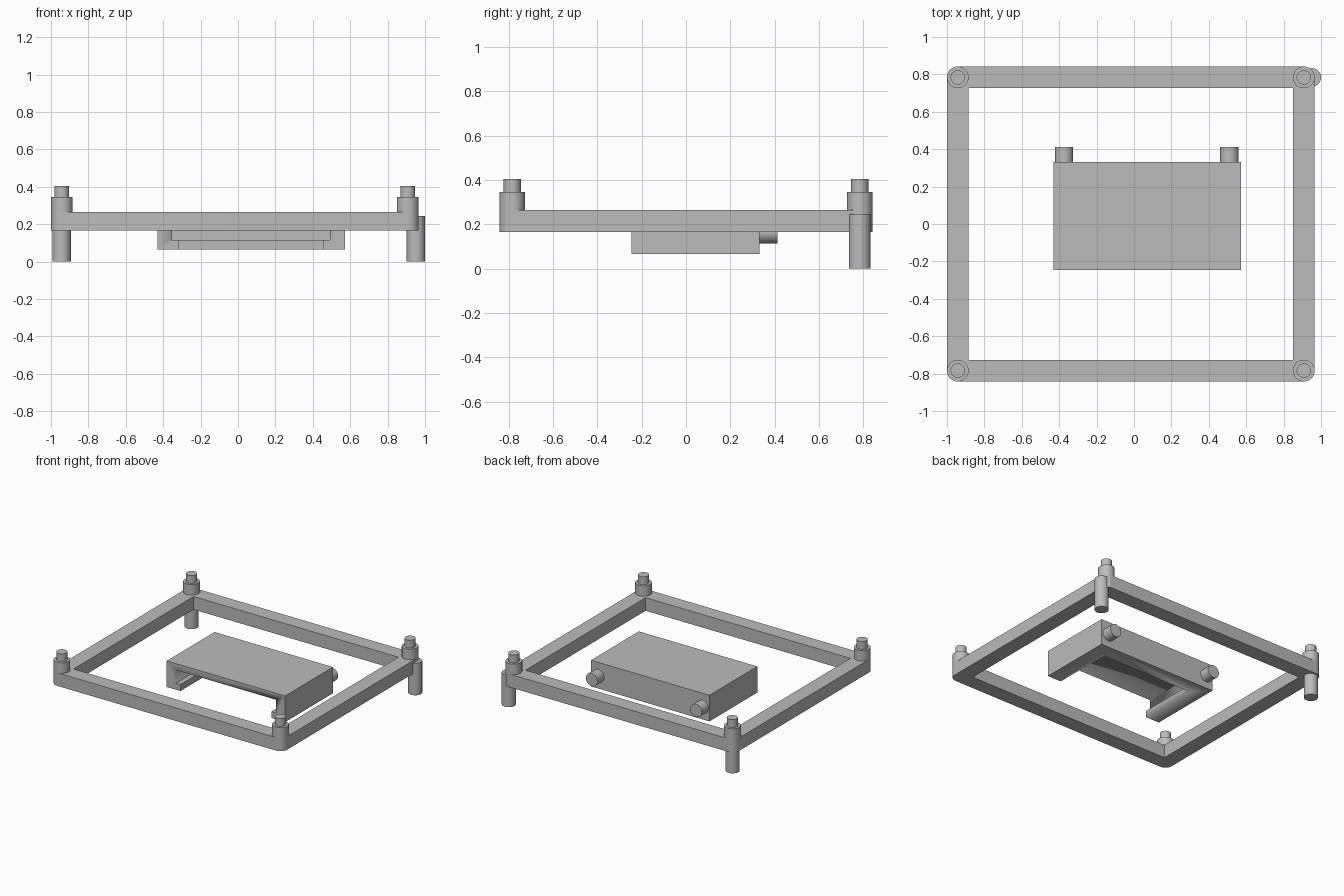
import bpy, bmesh, math
from mathutils import Vector

cube = bpy.data.objects.get("Cube")
if cube:
    bpy.data.objects.remove(cube, do_unlink=True)

grey = bpy.data.materials.new("plain_grey")
grey.use_nodes = True
GREY = (0.5, 0.5, 0.5, 1)
grey.diffuse_color = GREY
grey.node_tree.nodes["Principled BSDF"].inputs["Base Color"].default_value = GREY

# Shared dimensions
POST_X = (-0.942, 0.908)
POST_Y = 0.784
RAIL_R = 0.058              # half the rail width, also the collar radius
Z_LOW, Z_HIGH = 0.165, 0.265


def finish(obj, name):
    obj.name = name
    obj.data.materials.append(grey)
    bpy.ops.object.select_all(action="DESELECT")
    obj.select_set(True)
    bpy.context.view_layer.objects.active = obj
    bpy.ops.object.shade_smooth_by_angle(angle=math.radians(30))
    return obj


def cylinder(name, start, end, radius):
    start, end = Vector(start), Vector(end)
    axis = end - start
    bpy.ops.mesh.primitive_cylinder_add(
        vertices=40, radius=radius, depth=axis.length, location=(start + end) / 2,
        rotation=axis.to_track_quat("Z", "Y").to_euler())
    return finish(bpy.context.object, name)


def box(name, low, high):
    low, high = Vector(low), Vector(high)
    bpy.ops.mesh.primitive_cube_add(size=1, location=(low + high) / 2)
    obj = bpy.context.object
    obj.scale = high - low
    bpy.ops.object.transform_apply(location=False, rotation=False, scale=True)
    return finish(obj, name)


# Rectangular frame with rounded outer corners and square inner corners
def build_frame(steps=10):
    bm = bmesh.new()
    corners = [(POST_X[1], POST_Y), (POST_X[0], POST_Y),
               (POST_X[0], -POST_Y), (POST_X[1], -POST_Y)]
    arcs, inner = [], []
    for i, (cx, cy) in enumerate(corners):
        arc = []
        for k in range(steps + 1):
            a = math.pi / 2 * (i + k / steps)
            arc.append(bm.verts.new((cx + RAIL_R * math.cos(a),
                                     cy + RAIL_R * math.sin(a), Z_LOW)))
        arcs.append(arc)
        inner.append(bm.verts.new((cx - math.copysign(RAIL_R, cx),
                                   cy - math.copysign(RAIL_R, cy), Z_LOW)))
    for i in range(4):
        j = (i + 1) % 4
        bm.faces.new(arcs[i] + [inner[i]])
        bm.faces.new([arcs[i][-1], arcs[j][0], inner[j], inner[i]])
    base = list(bm.faces)
    raised = bmesh.ops.extrude_face_region(bm, geom=base, use_keep_orig=True)
    bmesh.ops.translate(bm, vec=(0, 0, Z_HIGH - Z_LOW),
                        verts=[g for g in raised["geom"] if isinstance(g, bmesh.types.BMVert)])
    bmesh.ops.recalc_face_normals(bm, faces=bm.faces)
    mesh = bpy.data.meshes.new("frame")
    bm.to_mesh(mesh)
    bm.free()
    obj = bpy.data.objects.new("frame", mesh)
    bpy.context.collection.objects.link(obj)
    finish(obj, "frame")


build_frame()

# Stepped posts on the four corners
for side, x in zip(("right", "left"), POST_X):
    for end, y in (("front", -POST_Y), ("back", POST_Y)):
        cylinder(f"{end}_{side}_collar", (x, y, Z_LOW + 0.01), (x, y, 0.345), RAIL_R)
        cylinder(f"{end}_{side}_pin", (x, y, 0.34), (x, y, 0.405), 0.0385)

# Two legs under the back corners
for side, x in (("right", -0.943), ("left", 0.951)):
    cylinder(f"back_{side}_leg", (x, POST_Y, 0), (x, POST_Y, 0.245), 0.049)

# Holder with a stepped slot open to the front and the underside
X0, X1, Y0, Y1, BOTTOM = -0.431, 0.572, -0.246, 0.332, 0.065
holder = box("holder", (X0, Y0, BOTTOM), (X1, Y1, Z_HIGH))
for inset, low, high in ((0.079, 0.115, 0.215), (0.116, 0.0, 0.15)):
    cutter = box("slot_cutter", (X0 + inset, Y0 - 0.1, low), (X1 - inset, Y1 - inset, high))
    cutter.hide_render = True
    bpy.context.view_layer.objects.active = holder
    cut = holder.modifiers.new("slot", "BOOLEAN")
    cut.operation = "DIFFERENCE"
    cut.solver = "EXACT"
    cut.object = cutter
    bpy.ops.object.modifier_apply(modifier=cut.name)
    bpy.data.objects.remove(cutter, do_unlink=True)

# Round studs on the back of the holder
for side, x in (("right", -0.374), ("left", 0.51)):
    cylinder(f"{side}_stud", (x, Y1 - 0.02, 0.163), (x, 0.412, 0.163), 0.049)
